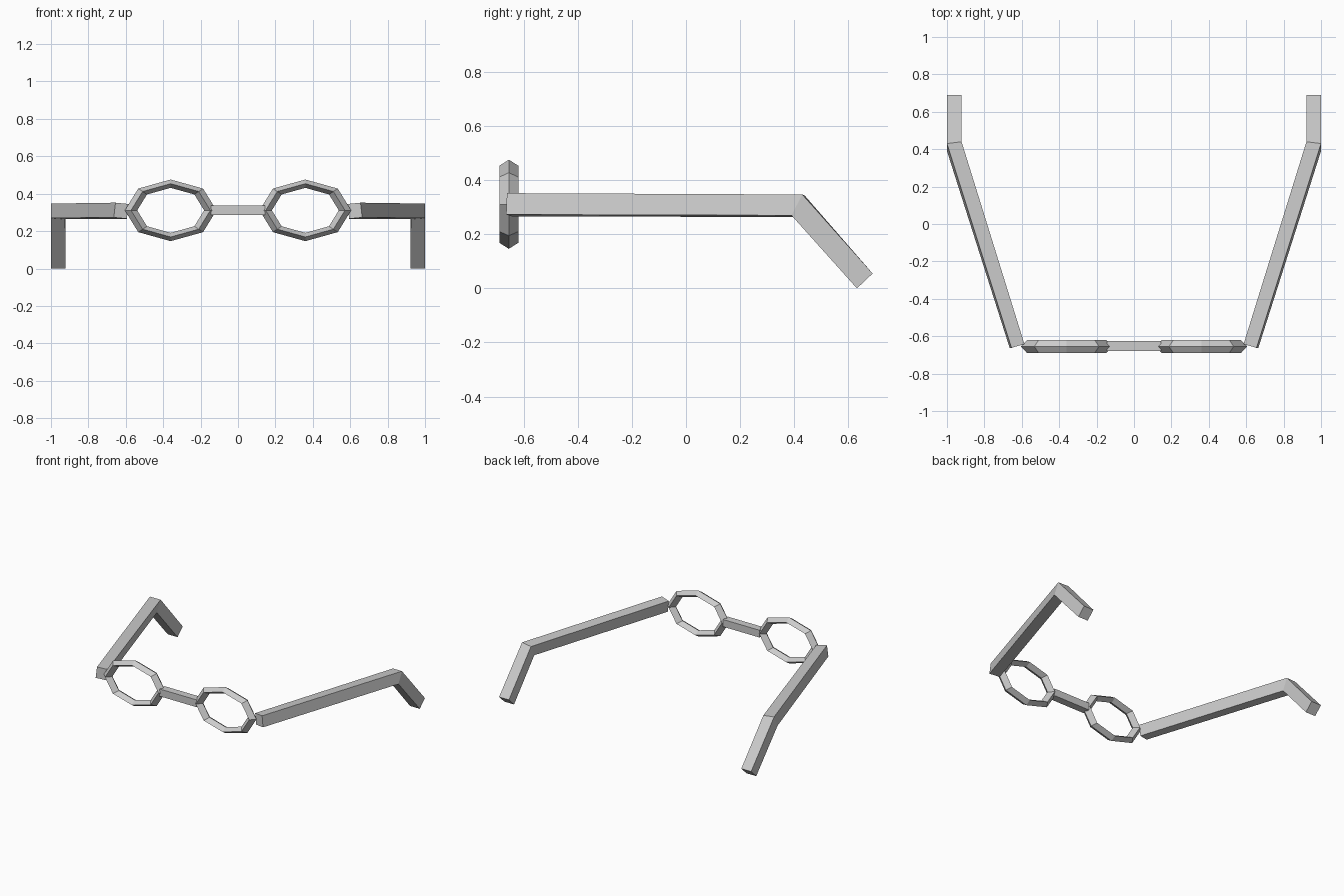
import bpy, bmesh
from math import pi

if "Cube" in bpy.data.objects:
    bpy.data.objects.remove(bpy.data.objects["Cube"])


def make_temple(name, side):
    """Square bar lofted through three sections: hinge, ear bend, tip."""
    # section order: outer top, outer bottom, inner bottom, inner top
    sections = [
        [(0.655, -0.662, 0.352), (0.664, -0.665, 0.273),
         (0.594, -0.644, 0.266), (0.586, -0.642, 0.345)],
        [(1.0, 0.430, 0.347), (1.0, 0.390, 0.270),
         (0.924, 0.400, 0.264), (0.922, 0.440, 0.342)],
        [(1.0, 0.690, 0.055), (1.0, 0.632, 0.0),
         (0.922, 0.632, 0.0), (0.922, 0.690, 0.055)],
    ]
    bm = bmesh.new()
    rings = [[bm.verts.new((side * x, y, z)) for x, y, z in s] for s in sections]
    for a, b in zip(rings, rings[1:]):
        for i in range(4):
            j = (i + 1) % 4
            bm.faces.new((a[i], a[j], b[j], b[i]))
    bm.faces.new(rings[0])
    bm.faces.new(rings[-1])
    bmesh.ops.recalc_face_normals(bm, faces=bm.faces)
    mesh = bpy.data.meshes.new(name)
    bm.to_mesh(mesh)
    bm.free()
    bpy.context.collection.objects.link(bpy.data.objects.new(name, mesh))


def make_rim(name, side):
    """Eight-sided oval ring with a diamond cross-section."""
    bpy.ops.mesh.primitive_torus_add(
        major_segments=8, minor_segments=4, major_radius=1, minor_radius=0.156,
        location=(side * 0.36, -0.655, 0.311), rotation=(pi / 2, 0, 0))
    rim = bpy.context.object
    rim.name = name
    rim.scale = (0.212, 0.1425, 0.224)


# Rims and temples on both sides
for label, side in (("left", -1), ("right", 1)):
    make_rim(label + "_rim", side)
    make_temple(label + "_temple", side)

# Nose bridge
bpy.ops.mesh.primitive_cube_add(size=1, location=(0, -0.653, 0.311))
bridge = bpy.context.object
bridge.name = "nose_bridge"
bridge.scale = (0.29, 0.054, 0.052)
